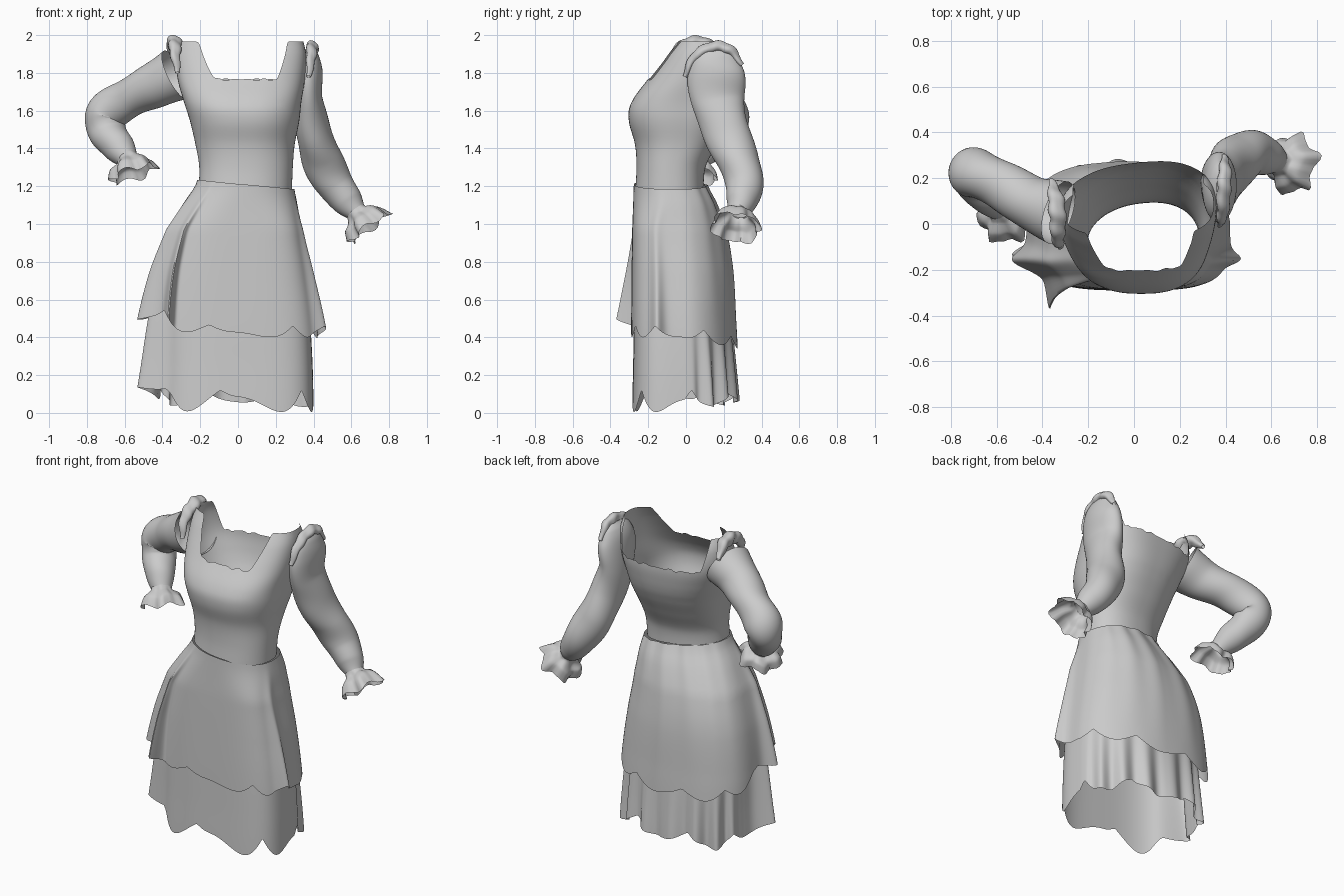
import bpy, bmesh, math
from math import sin, cos, radians, pi, exp
from mathutils import Vector

cube = bpy.data.objects.get("Cube")
if cube:
    bpy.data.objects.remove(cube)

cloth = bpy.data.materials.new("grey_cloth")
cloth.use_nodes = True
GREY = (0.6, 0.6, 0.6, 1)
cloth.diffuse_color = GREY
cloth.node_tree.nodes["Principled BSDF"].inputs["Base Color"].default_value = GREY


def spline(rows, i, f):
    """Catmull-Rom blend of rows i and i+1."""
    p = [rows[max(0, min(len(rows) - 1, i + k))] for k in (-1, 0, 1, 2)]
    return [0.5 * (2 * b + (c - a) * f + (2 * a - 5 * b + 4 * c - d) * f * f
            + (3 * b - a - 3 * c + d) * f ** 3) for a, b, c, d in zip(*p)]


def at_height(rows, z):
    """Section bounds at height z, from rows sorted by rising z."""
    z = max(rows[0][0], min(rows[-1][0], z))
    i = max(k for k in range(len(rows) - 1) if rows[k][0] <= z)
    return spline(rows, i, (z - rows[i][0]) / (rows[i + 1][0] - rows[i][0]))[1:]


def ramp(x, lo, hi):
    x = max(0, min(1, (x - lo) / (hi - lo)))
    return x * x * (3 - 2 * x)


def grid_object(name, rings):
    """Skin a list of point rings into a smooth shell."""
    bm = bmesh.new()
    vs = [[bm.verts.new(p) for p in ring] for ring in rings]
    n = len(vs[0])
    for lo, hi in zip(vs, vs[1:]):
        for j in range(n):
            k = (j + 1) % n
            bm.faces.new((lo[j], lo[k], hi[k], hi[j]))
    bmesh.ops.recalc_face_normals(bm, faces=bm.faces)
    mesh = bpy.data.meshes.new(name)
    bm.to_mesh(mesh)
    bm.free()
    mesh.materials.append(cloth)
    obj = bpy.data.objects.new(name, mesh)
    bpy.context.collection.objects.link(obj)
    bpy.ops.object.select_all(action='DESELECT')
    obj.select_set(True)
    bpy.context.view_layer.objects.active = obj
    bpy.ops.object.shade_smooth_by_angle(angle=radians(50))


def garment(name, rows, bottom, top, folds, power, n=240, levels=28):
    """Loft rounded sections between two edge curves; low power is boxier."""
    rings = []
    for v in range(levels + 1):
        t = v / levels
        ring = []
        for j in range(n):
            a = 2 * pi * (j + 0.5) / n
            c, s = cos(a), sin(a)
            hi = top(a)
            z = hi + (bottom(a) - hi) * t
            x0, x1, y0, y1 = at_height(rows, z)
            e = power(c, s, z)
            px = math.copysign(abs(c) ** e, c)
            py = math.copysign(abs(s) ** e, s)
            dx, dy = folds(a, t)
            x = (x0 + x1) / 2 + (x1 - x0) / 2 * px
            y = (y0 + y1) / 2 + (y1 - y0) / 2 * py
            # The upper body is turned slightly at the back
            y += (x - 0.04) * (0.05 + 0.05 * py) * ramp(z, 0.8, 1.2)
            ring.append((x + dx, y + dy, z))
        rings.append(ring)
    grid_object(name, rings)


def bump(a, deg, width):
    d = (math.degrees(a) - deg + 180) % 360 - 180
    return exp(-(d / width) ** 2)


def tube(name, rows, ripple, n=48, steps=10):
    """Sweep rings along points (x, y, z, radius, x squash)."""
    pts = [spline(rows, i, k / steps) for i in range(len(rows) - 1) for k in range(steps)]
    pts.append(rows[-1])
    cen = [Vector(p[:3]) for p in pts]
    side, rings = Vector((0, 1, 0)), []
    for i, p in enumerate(pts):
        axis = (cen[min(i + 1, len(cen) - 1)] - cen[max(i - 1, 0)]).normalized()
        side = (side - axis * side.dot(axis)).normalized()
        up = axis.cross(side)
        ring = []
        for j in range(n):
            a = 2 * pi * j / n
            grow, slide = ripple(a, i / (len(pts) - 1))
            off = (side * cos(a) + up * sin(a)) * p[3] * grow + axis * slide
            off.x *= p[4]
            ring.append(cen[i] + off)
        rings.append(ring)
    grid_object(name, rings)


# Bodice: low square neckline, straps rising at the shoulders
def waist(a):
    return 1.205 - 0.025 * cos(a)


def neckline(a):
    low = 1.765 + 0.004 * sin(a * 23) + 0.003 * sin(a * 37)
    if sin(a) > 0:
        lo, hi = 0.66, 0.85
    elif cos(a) > 0:
        lo, hi = 0.44, 0.70
    else:
        lo, hi = 0.26, 0.66
    return low + (1.965 - low) * ramp(abs(cos(a)), lo, hi)


def body_power(c, s, z):
    return 0.9 - 0.14 * ramp(z, 1.3, 1.75)


BODICE = [(1.15, -.21, .285, -.27, .09), (1.3, -.205, .29, -.262, .10),
          (1.42, -.225, .30, -.27, .16), (1.55, -.255, .325, -.303, .225),
          (1.64, -.285, .335, -.29, .255), (1.77, -.32, .355, -.20, .27),
          (1.9, -.325, .36, -.11, .24), (2.0, -.30, .34, -.04, .18)]
garment("bodice", BODICE, waist, neckline, lambda a, t: (0, 0), body_power)


# Overskirt: scalloped hem, draped corners at the sides
def skirt_power(c, s, z):
    """Boxy in front, rounder at the back, round at the waist."""
    front, back = (0.52, 1.0) if c > 0 else (0.65, 0.8)
    return 0.9 + ((front if s < 0 else back) - 0.9) * (1 - ramp(z, 0.95, 1.22))


def over_hem(a):
    lift = 0.10 * bump(a, 208, 32)
    return 0.46 + lift - 0.06 * max(0, sin(a)) - 0.06 * abs(sin(4.5 * (a + radians(98))))


def over_folds(a, t):
    g = t ** 1.2
    back = max(0, sin(a)) * 0.005 * sin(14 * a) * (1 - t)
    return (g * (-0.08 * bump(a, 200, 9) + 0.06 * bump(a, -16, 7)),
            g * (-0.12 * bump(a, 228, 5) - 0.02 * bump(a, 215, 15)) + back)


OVER = [(.3, -.48, .425, -.29, .275), (.5, -.47, .41, -.29, .265),
        (.75, -.435, .375, -.288, .25), (.97, -.37, .338, -.285, .215),
        (1.1, -.295, .315, -.28, .165), (1.23, -.215, .292, -.276, .10)]
garment("overskirt", OVER, over_hem, lambda a: waist(a) + 0.004, over_folds, skirt_power)


# Underskirt: deep scallops in front, pleats behind
def under_hem(a):
    side = bump(a, 198, 22)
    depth = (0.115 - 0.05 * max(0, sin(a))) * (1 - side)
    return 0.12 + 0.015 * side - depth * abs(sin(3.5 * (a + radians(95))))


def under_folds(a, t):
    pleat = 0.018 * t * sin(16 * a) * ramp(sin(a), 0.1, 0.5)
    flare = -0.13 * (0.5 + 0.5 * t) * bump(a, 198, 11)
    return flare + pleat * cos(a), pleat


UNDER = [(0, -.42, .40, -.285, .27), (.25, -.41, .395, -.28, .255),
         (.5, -.40, .38, -.275, .235), (.75, -.38, .35, -.265, .21)]
garment("underskirt", UNDER, under_hem, lambda a: 0.7, under_folds, skirt_power)


# Sleeves with soft creases
def crease(a, t):
    return 1 + 0.035 * sin(26 * t + 2 * a) * sin(pi * t), 0


tube("right_sleeve", [(-.33, .05, 1.79, .142, 1), (-.44, .09, 1.735, .12, 1),
                      (-.58, .17, 1.665, .105, 1), (-.70, .225, 1.58, .108, 1),
                      (-.69, .195, 1.485, .098, 1), (-.63, .12, 1.405, .085, 1),
                      (-.585, .07, 1.345, .058, 1)], crease)
tube("left_sleeve", [(.38, .16, 1.93, .05, .4), (.38, .16, 1.89, .11, .45),
                     (.375, .16, 1.80, .148, .5), (.37, .17, 1.65, .142, .55),
                     (.40, .21, 1.49, .122, .75), (.445, .275, 1.34, .112, .95),
                     (.51, .31, 1.215, .10, 1), (.58, .295, 1.12, .082, 1),
                     (.625, .275, 1.065, .055, 1)], crease)


# Ruffled cuffs
def frill(a, t):
    return (1 + 0.12 * t * sin(6 * a) + 0.05 * t * sin(11 * a),
            0.015 * t * sin(5 * a + 1))


tube("right_cuff", [(-.59, .075, 1.35, .057, 1), (-.58, .062, 1.335, .065, 1),
                    (-.57, .052, 1.31, .105, 1), (-.555, .04, 1.265, .125, 1)], frill)
tube("left_cuff", [(.62, .277, 1.07, .055, 1), (.637, .272, 1.05, .065, 1),
                   (.66, .268, 1.025, .105, 1), (.695, .262, .98, .128, 1)], frill)


# Gathered rolls over the sleeve heads
def gather(a, t):
    return 1 + 0.12 * sin(30 * t + a) + 0.1 * sin(3 * a), 0


tube("right_shoulder_ruffle", [(-.32, -.10, 1.80, .012, 1), (-.335, -.06, 1.90, .028, 1),
                               (-.335, .02, 1.955, .036, 1), (-.345, .11, 1.95, .034, 1),
                               (-.36, .19, 1.88, .012, 1)], gather, 20)
tube("left_shoulder_ruffle", [(.375, -.005, 1.78, .012, 1), (.385, .045, 1.88, .025, 1),
                              (.39, .14, 1.935, .03, 1), (.395, .23, 1.92, .028, 1),
                              (.395, .295, 1.84, .012, 1)], gather, 20)
